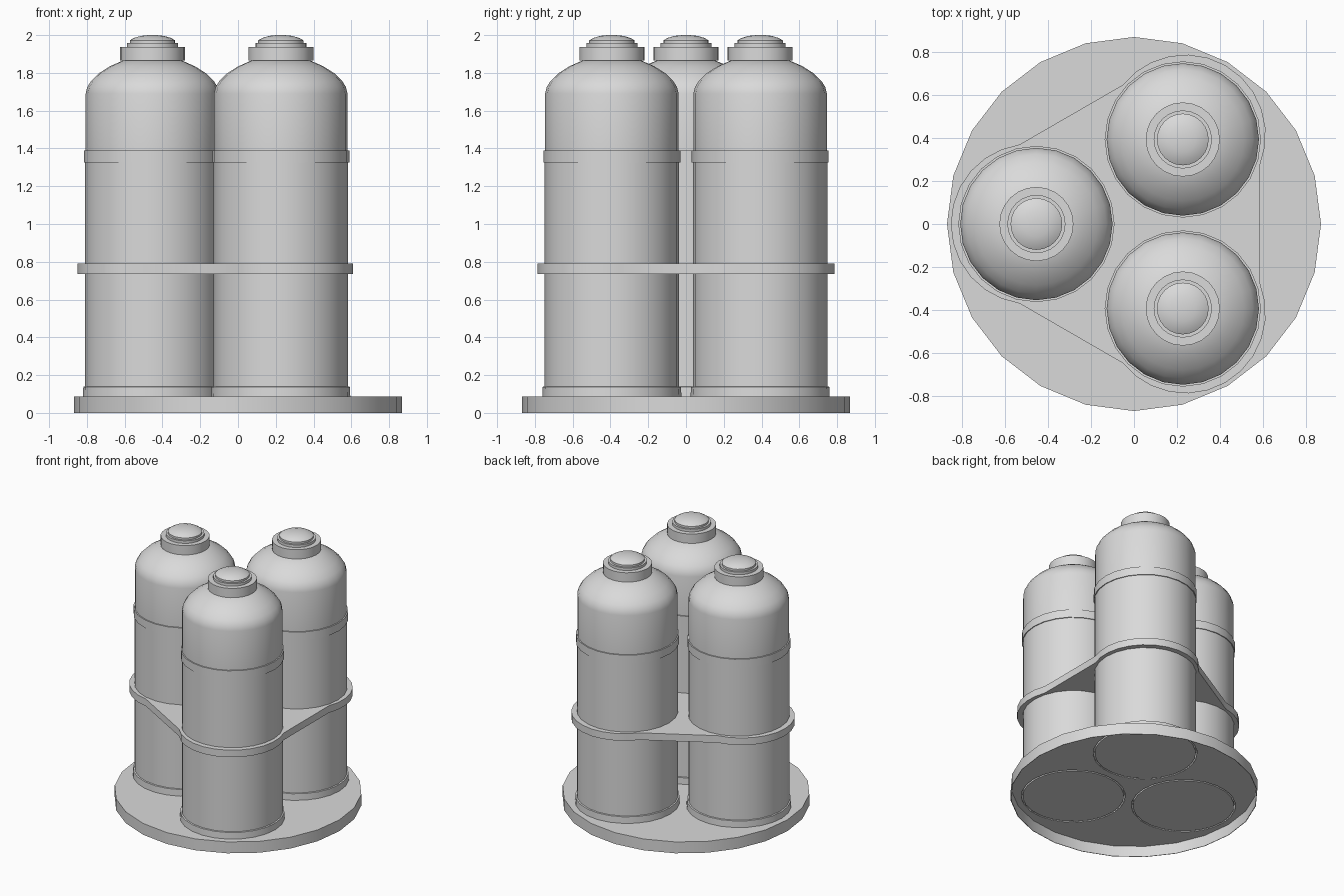
import bpy
import math
from math import sin, cos, radians

if "Cube" in bpy.data.objects:
    bpy.data.objects.remove(bpy.data.objects["Cube"], do_unlink=True)

SIDES = 24
RING = 0.453          # distance from the middle to each tank
TANK_ANGLES = {"left_rear": 60, "right": 180, "left_front": 300}

grey = bpy.data.materials.new("plain_grey")
grey.use_nodes = True
GREY = (0.7, 0.7, 0.7, 1)
grey.diffuse_color = GREY
grey.node_tree.nodes["Principled BSDF"].inputs["Base Color"].default_value = GREY


def finish(obj, angle=35):
    bpy.ops.object.select_all(action="DESELECT")
    obj.select_set(True)
    bpy.context.view_layer.objects.active = obj
    if obj.type == "CURVE":
        bpy.ops.object.convert(target="MESH")
        obj = bpy.context.view_layer.objects.active
    obj.data.materials.clear()
    obj.data.materials.append(grey)
    bpy.ops.object.shade_smooth_by_angle(angle=radians(angle))


def tank_centre(angle):
    return RING * cos(radians(angle)), RING * sin(radians(angle))


def circle(radius, centre=(0, 0)):
    steps = [math.tau * i / SIDES for i in range(SIDES)]
    return [(centre[0] + radius * cos(a), centre[1] + radius * sin(a)) for a in steps]


def plate(name, outlines, bottom, top):
    """Flat plate: the first outline is the rim, the others are holes."""
    curve = bpy.data.curves.new(name, "CURVE")
    curve.dimensions = "2D"
    curve.fill_mode = "BOTH"
    curve.extrude = (top - bottom) / 2
    for points in outlines:
        spline = curve.splines.new("POLY")
        spline.points.add(len(points) - 1)
        for p, (x, y) in zip(spline.points, points):
            p.co = (x, y, 0, 1)
        spline.use_cyclic_u = True
    obj = bpy.data.objects.new(name, curve)
    obj.location.z = (top + bottom) / 2
    bpy.context.collection.objects.link(obj)
    finish(obj, 20)


def lathe(name, profile, centre):
    """Closed solid turned around a vertical axis."""
    verts, faces = [], []
    for radius, z in profile:
        verts += [(x, y, z) for x, y in circle(radius)]
    for k in range(len(profile) - 1):
        for i in range(SIDES):
            j = (i + 1) % SIDES
            a, b = k * SIDES, (k + 1) * SIDES
            faces.append((a + i, a + j, b + j, b + i))
    last = (len(profile) - 1) * SIDES
    faces.append(tuple(reversed(range(SIDES))))
    faces.append(tuple(range(last, last + SIDES)))
    mesh = bpy.data.meshes.new(name)
    mesh.from_pydata(verts, [], faces)
    obj = bpy.data.objects.new(name, mesh)
    obj.location = (*centre, 0)
    bpy.context.collection.objects.link(obj)
    finish(obj)


# Round base, hollow underneath, with a socket for each tank
sockets = [circle(0.367, tank_centre(a)) for a in TANK_ANGLES.values()]
plate("base_top", [circle(0.868)] + sockets, 0.084, 0.088)
plate("base_rim", [circle(0.868), circle(0.864)], 0, 0.084)

# Bracket that wraps around the three tanks
rim = []
for angle in TANK_ANGLES.values():
    cx, cy = tank_centre(angle)
    for turn in range(-78, 79, 13):
        r = 0.377 + 0.02 * cos(radians(turn * 90 / 78))
        a = radians(angle + turn)
        rim.append((cx + r * cos(a), cy + r * sin(a)))
plate("bracket", [rim], 0.735, 0.79)

# Tank body with hollow foot lip, waist band and domed shoulder
BODY = [(0.355, 0.084), (0.355, 0.134), (0.365, 0.134), (0.365, 0.086),
        (0.368, 0.086), (0.366, 0.138), (0.356, 0.14),
        (0.356, 1.325), (0.3625, 1.325), (0.3625, 1.388), (0.3535, 1.388), (0.3535, 1.69),
        (0.345, 1.725), (0.325, 1.757), (0.285, 1.797), (0.225, 1.835), (0.15, 1.868)]
COLLAR = [(0.172, 1.865), (0.172, 1.937)]
STEP = [(0.135, 1.937), (0.135, 1.957)]
BUTTON = [(0.12, 1.957), (0.12, 1.972), (0.098, 1.985), (0.06, 1.996), (0.02, 2.0)]

for side, angle in TANK_ANGLES.items():
    spot = tank_centre(angle)
    lathe(side + "_tank", BODY, spot)
    lathe(side + "_collar", COLLAR, spot)
    lathe(side + "_collar_step", STEP, spot)
    lathe(side + "_cap_button", BUTTON, spot)
